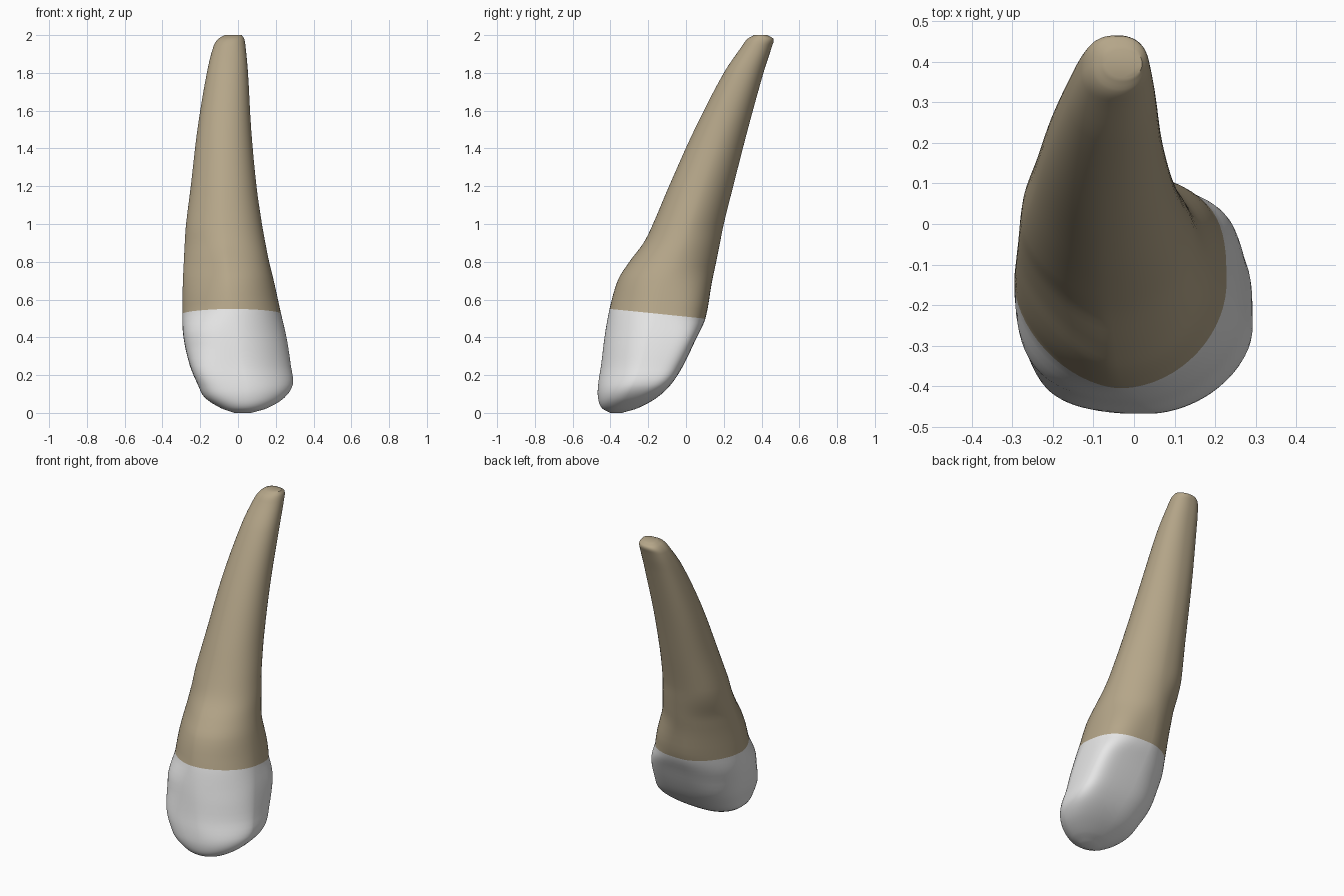
import bpy, bmesh, math

if "Cube" in bpy.data.objects:
    bpy.data.objects.remove(bpy.data.objects["Cube"])

# Cross-section extents up the tooth: z, xmin, xmax, ymin, ymax
ROWS = [
    (0.00, -0.02, 0.07, -0.40, -0.34),
    (0.025, -0.09, 0.155, -0.445, -0.255),
    (0.08, -0.175, 0.245, -0.466, -0.155),
    (0.15, -0.213, 0.29, -0.465, -0.08),
    (0.25, -0.255, 0.28, -0.45, -0.015),
    (0.40, -0.289, 0.257, -0.43, 0.055),
    (0.53, -0.295, 0.228, -0.405, 0.112),
    (0.70, -0.292, 0.19, -0.36, 0.14),
    (0.80, -0.287, 0.165, -0.30, 0.16),
    (0.90, -0.282, 0.145, -0.225, 0.18),
    (1.00, -0.275, 0.127, -0.175, 0.20),
    (1.20, -0.25, 0.098, -0.09, 0.25),
    (1.50, -0.215, 0.07, 0.045, 0.327),
    (1.80, -0.165, 0.053, 0.20, 0.41),
    (1.94, -0.13, 0.04, 0.295, 0.455),
    (1.98, -0.105, 0.033, 0.325, 0.463),
    (2.00, -0.07, 0.02, 0.36, 0.43),
]
NECK, SUB, SEG = 6, 4, 64

# Corner squareness (superellipse power) by height, for each quadrant
LEVELS = [0.0, 0.2, 0.38, 0.55, 0.78, 1.0, 2.0]
CORNERS = {
    (1, 1): [2.2, 5.0, 5.5, 3.0, 1.9, 1.75, 2.2],
    (-1, 1): [2.2, 2.4, 2.0, 1.75, 1.9, 2.5, 2.7],
    (-1, -1): [2.2, 3.8, 2.6, 1.7, 1.4, 1.7, 2.1],
    (1, -1): [2.0, 1.65, 1.75, 1.9, 2.1, 2.1, 2.1],
}


def material(name, rgb):
    m = bpy.data.materials.new(name)
    m.diffuse_color = (*rgb, 1)
    m.use_nodes = True
    m.node_tree.nodes["Principled BSDF"].inputs["Base Color"].default_value = m.diffuse_color
    return m


def spline(i, t, k):
    # smooth interpolation in uneven z steps (cubic Hermite)
    def slope(j):
        a, b = ROWS[max(j - 1, 0)], ROWS[min(j + 1, len(ROWS) - 1)]
        return (b[k] - a[k]) / (b[0] - a[0])
    p, q = ROWS[i], ROWS[i + 1]
    h = q[0] - p[0]
    return ((2*t**3 - 3*t*t + 1) * p[k] + (t**3 - 2*t*t + t) * h * slope(i)
            + (3*t*t - 2*t**3) * q[k] + (t**3 - t*t) * h * slope(i + 1))


def squareness(z, sx, sy):
    c = CORNERS[sx, sy]
    for j in range(len(LEVELS) - 1):
        if z <= LEVELS[j + 1]:
            f = (z - LEVELS[j]) / (LEVELS[j + 1] - LEVELS[j])
            f = f * f * (3 - 2 * f)
            return c[j] + (c[j + 1] - c[j]) * f
    return c[-1]


def ring(bm, i, t):
    z = ROWS[i][0] + (ROWS[i + 1][0] - ROWS[i][0]) * t
    x0, x1, y0, y1 = (spline(i, t, k) for k in range(1, 5))
    tilt = max(0, 1 - abs(z - 0.53) / 0.25)      # neck line dips at the back
    vs = []
    for s in range(SEG):
        a = 2 * math.pi * (s + 0.5) / SEG
        c, d = math.cos(a), math.sin(a)
        sx, sy = (1 if c > 0 else -1), (1 if d > 0 else -1)
        e = 2 / squareness(z, sx, sy)
        x = (x0 + x1) / 2 + (x1 - x0) / 2 * sx * abs(c) ** e
        y = (y0 + y1) / 2 + (y1 - y0) / 2 * sy * abs(d) ** e
        dz = tilt * (-0.005 - 0.1 * (y + 0.15))
        vs.append(bm.verts.new((x, y + 0.3 * dz * (1 if sy > 0 else 0), z + dz)))
    return vs


# Tooth: one lofted body, enamel below the neck line and root above it
bm = bmesh.new()
rings = [ring(bm, i, j / SUB) for i in range(len(ROWS) - 1) for j in range(SUB)]
rings.append(ring(bm, len(ROWS) - 2, 1.0))
for r, (lo, hi) in enumerate(zip(rings, rings[1:])):
    for s in range(SEG):
        n = (s + 1) % SEG
        f = bm.faces.new((lo[s], lo[n], hi[n], hi[s]))
        f.material_index = 0 if r < NECK * SUB else 1
bm.faces.new(rings[0][::-1]).material_index = 0
bm.faces.new(rings[-1]).material_index = 1

mesh = bpy.data.meshes.new("tooth")
bm.to_mesh(mesh)
bm.free()
mesh.materials.append(material("enamel_white", (0.8, 0.8, 0.8)))
mesh.materials.append(material("root_tan", (0.46, 0.38, 0.25)))
tooth = bpy.data.objects.new("tooth", mesh)
bpy.context.collection.objects.link(tooth)
bpy.context.view_layer.objects.active = tooth
tooth.select_set(True)
bpy.ops.object.shade_smooth_by_angle(angle=math.radians(45))
